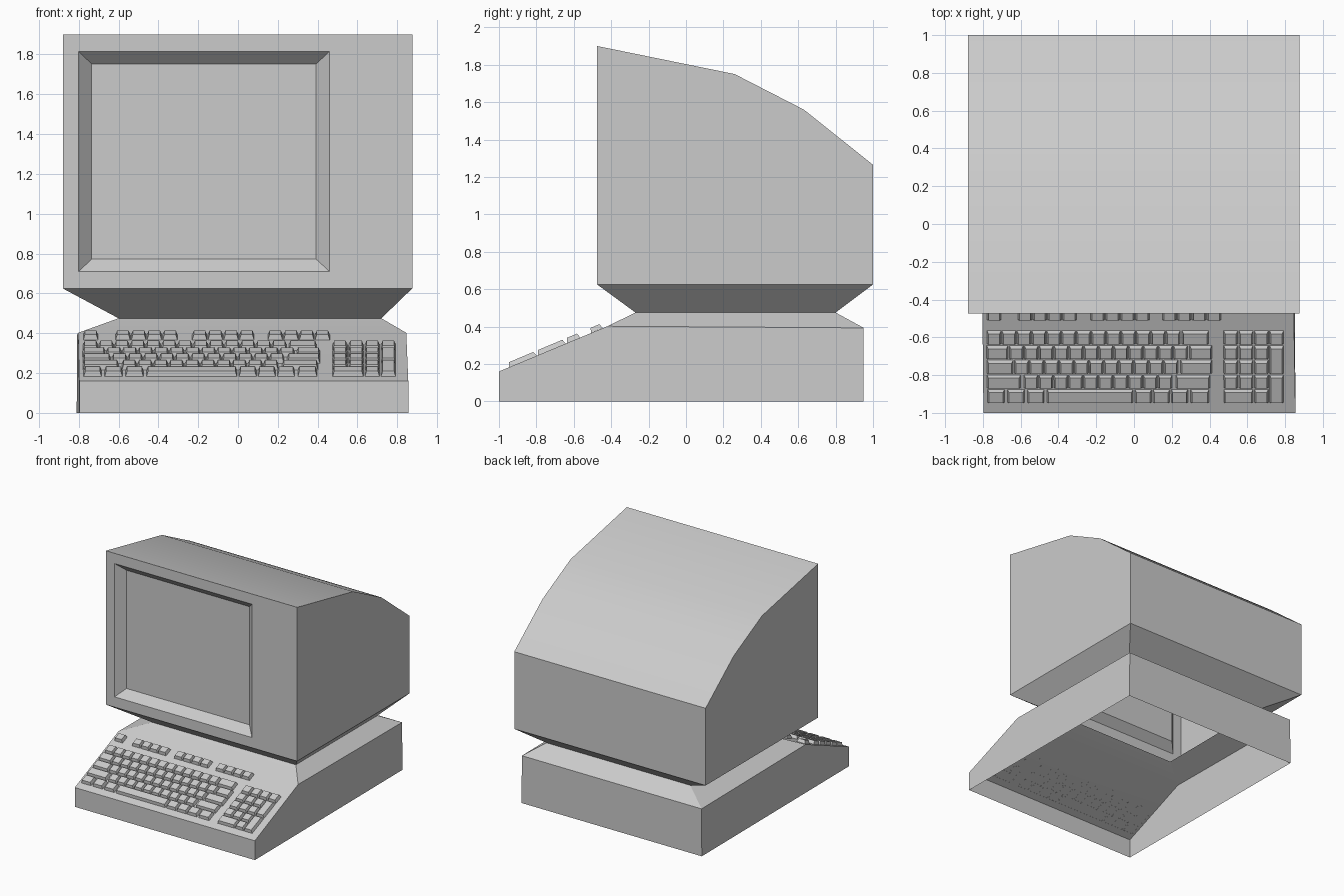
import bpy, bmesh, math

if "Cube" in bpy.data.objects:
    bpy.data.objects.remove(bpy.data.objects["Cube"])


def finish(name, bm):
    """Turn a bmesh into an object with outward normals and sharp corners."""
    bmesh.ops.recalc_face_normals(bm, faces=bm.faces[:])
    mesh = bpy.data.meshes.new(name)
    bm.to_mesh(mesh)
    bm.free()
    ob = bpy.data.objects.new(name, mesh)
    bpy.context.collection.objects.link(ob)
    bpy.ops.object.select_all(action='DESELECT')
    ob.select_set(True)
    bpy.context.view_layer.objects.active = ob
    bpy.ops.object.shade_smooth_by_angle(angle=math.radians(30))
    return ob


def bridge(bm, a, b):
    """Quads between two closed loops of equal length."""
    n = len(a)
    for i in range(n):
        j = (i + 1) % n
        bm.faces.new((a[i], a[j], b[j], b[i]))


def flat_ring(bm, x0, x1, y0, y1, z):
    return [bm.verts.new((x, y, z)) for x, y in ((x0, y0), (x1, y0), (x1, y1), (x0, y1))]


def upright_ring(bm, x0, x1, z0, z1, y):
    return [bm.verts.new((x, y, z)) for x, z in ((x0, z0), (x1, z0), (x1, z1), (x0, z1))]


NECK = (-0.60, 0.72, -0.27, 0.80, 0.475)

# Monitor housing: side profile stretched in x, open front and bottom
bm = bmesh.new()
profile = [(-0.475, 0.625), (-0.475, 1.9), (0.26, 1.75), (0.63, 1.56), (1.0, 1.265), (1.0, 0.625)]
left = [bm.verts.new((-0.88, y, z)) for y, z in profile]
right = [bm.verts.new((0.875, y, z)) for y, z in profile]
bm.faces.new(left)
bm.faces.new(right)
for i in range(1, 5):
    bm.faces.new((left[i], left[i + 1], right[i + 1], right[i]))
# Front frame, slanted bezel and screen
front = [left[0], right[0], right[1], left[1]]
outer = upright_ring(bm, -0.80, 0.46, 0.71, 1.815, -0.475)
inner = upright_ring(bm, -0.735, 0.392, 0.772, 1.752, -0.41)
bridge(bm, front, outer)
bridge(bm, outer, inner)
bm.faces.new(inner)
# Tapered neck under the housing
bridge(bm, [left[0], right[0], right[5], left[5]], flat_ring(bm, *NECK))
finish("monitor_housing", bm)

# Keyboard base: hollow shell with sloped deck, open below
bm = bmesh.new()
foot = [(-0.797, -1.0), (0.855, -1.0), (0.843, 0.95), (-0.81, 0.95)]
floor = [bm.verts.new((x, y, 0)) for x, y in foot]
lip = [bm.verts.new((x, y, 0.16)) for x, y in foot[:2]]
shoulder = [bm.verts.new(p) for p in ((-0.803, -0.42, 0.402), (0.845, -0.42, 0.402))]
rear = [bm.verts.new((x, y, 0.393)) for x, y in ((0.84, 0.95), (-0.808, 0.95))]
neck = flat_ring(bm, *NECK)
bm.faces.new((floor[0], floor[1], lip[1], lip[0]))
bm.faces.new((floor[1], floor[2], rear[0], shoulder[1], lip[1]))
bm.faces.new((floor[3], floor[0], lip[0], shoulder[0], rear[1]))
bm.faces.new((floor[2], floor[3], rear[1], rear[0]))
bm.faces.new((lip[0], lip[1], shoulder[1], shoulder[0]))
bridge(bm, [shoulder[0], shoulder[1], rear[0], rear[1]], neck)
finish("keyboard_base", bm)

# Keys: tapered caps standing square to the sloped deck
SLOPE = math.atan(0.42)


def deck(y):
    return 0.16 + 0.42 * (y + 1)


def key(bm, x0, x1, y0, y1, h=0.026, inset=0.008):
    low = flat_ring(bm, x0, x1, y0, y1, 0)
    top = flat_ring(bm, x0 + inset, x1 - inset, y0 + inset, y1 - inset, 0)
    for v in low + top:
        v.co.z = deck(v.co.y) - 0.001
    for v in top:
        v.co.y -= h * math.sin(SLOPE)
        v.co.z += h * math.cos(SLOPE)
    bridge(bm, low, top)
    bm.faces.new(top)


def key_run(start, count, pitch=0.079, width=0.074):
    return [(start + i * pitch, start + i * pitch + width) for i in range(count)]


ROWS = [(-0.635, -0.565), (-0.713, -0.643), (-0.79, -0.72), (-0.868, -0.798), (-0.945, -0.875)]

# Letter block
main = [
    key_run(-0.778, 13) + [(0.255, 0.395)],
    [(-0.78, -0.667)] + key_run(-0.66, 12) + [(0.295, 0.412)],
    [(-0.778, -0.64)] + key_run(-0.632, 11) + [(0.247, 0.412)],
    [(-0.778, -0.60)] + key_run(-0.583, 10) + [(0.222, 0.402)],
    key_run(-0.775, 3, 0.105, 0.09) + [(-0.46, -0.005)] + key_run(0.005, 3, 0.096, 0.088) + [(0.3, 0.397)],
]
bm = bmesh.new()
for (y0, y1), spans in zip(ROWS, main):
    for x0, x1 in spans:
        key(bm, x0, x1, y0, y1)
finish("letter_keys", bm)

# Function row: one lone key and three groups of four
bm = bmesh.new()
for start, count in ((-0.777, 1), (-0.615, 4), (-0.23, 4), (0.15, 4)):
    for x0, x1 in key_run(start, count):
        key(bm, x0, x1, -0.508, -0.445)
finish("function_keys", bm)

# Number pad with wide and tall keys
bm = bmesh.new()
cols = key_run(0.475, 4, 0.081)
for r, (y0, y1) in enumerate(ROWS):
    spans = cols[:4 if r == 0 else 3]
    if r == 4:
        spans = [(cols[0][0], cols[1][1]), cols[2]]
    for x0, x1 in spans:
        key(bm, x0, x1, y0, y1)
for lower, upper in ((2, 1), (4, 3)):
    key(bm, *cols[3], ROWS[lower][0], ROWS[upper][1])
finish("number_pad_keys", bm)
